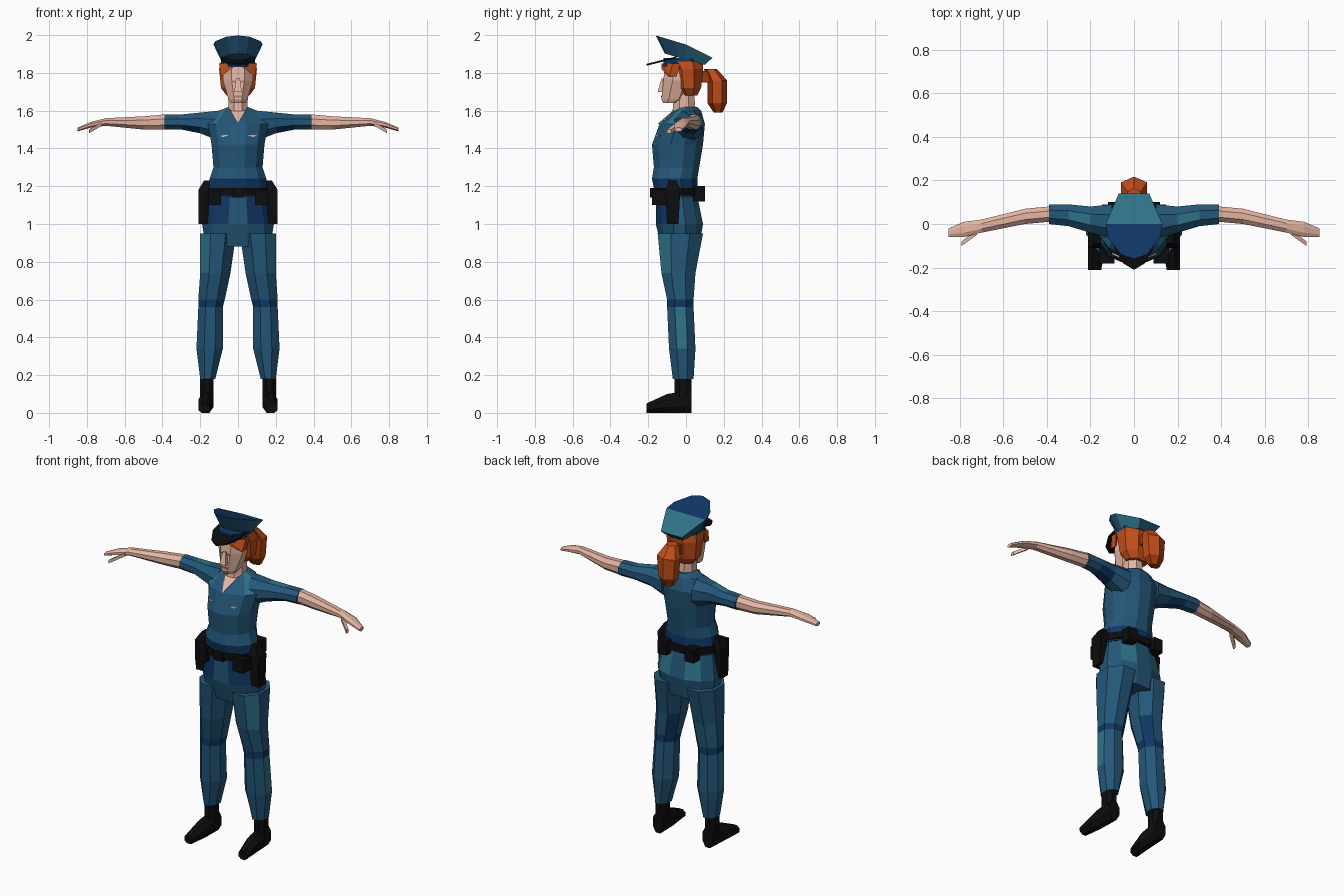
import bpy, bmesh, math
from mathutils import Vector

cube = bpy.data.objects.get("Cube")
if cube:
    bpy.data.objects.remove(cube, do_unlink=True)


def material(name, red, green, blue):
    mat = bpy.data.materials.new(name)
    mat.use_nodes = True
    colour = (red, green, blue, 1)
    mat.diffuse_color = colour
    mat.node_tree.nodes["Principled BSDF"].inputs["Base Color"].default_value = colour
    return mat


cloth = material("blue cloth", .017, .095, .19)
navy = material("navy cloth", .005, .037, .13)
teal = material("teal cloth", .028, .17, .24)
skin = material("skin", .78, .46, .36)
skin_dark = material("shaded skin", .45, .22, .17)
hair = material("red hair", .52, .075, .01)
hair_dark = material("dark red hair", .34, .04, .003)
black = material("black leather", .004, .004, .005)
CLOTH = (cloth, navy, teal)
PLAIN, NAVY, TEAL = range(len(CLOTH))
SIDES = {"left_": 1, "right_": -1}


def finish(name, bm, mats, rule=None, side=1):
    """Colour faces by rule, mirror for the right side and link the object."""
    bmesh.ops.recalc_face_normals(bm, faces=bm.faces[:])
    bm.normal_update()
    if rule:
        for face in bm.faces:
            face.material_index = rule(face.calc_center_median(), face.normal)
    if side < 0:
        for vert in bm.verts:
            vert.co.x *= -1
        bmesh.ops.reverse_faces(bm, faces=bm.faces[:])
    mesh = bpy.data.meshes.new(name)
    bm.to_mesh(mesh)
    bm.free()
    for mat in mats:
        mesh.materials.append(mat)
    bpy.context.collection.objects.link(bpy.data.objects.new(name, mesh))


def bridge(bm, loops):
    """Join neighbouring loops of vertices with quads and close the first one."""
    for lower, upper in zip(loops, loops[1:]):
        for i in range(len(lower)):
            bm.faces.new((lower[i - 1], lower[i], upper[i], upper[i - 1]))
    bm.faces.new(loops[0])


def loft(name, rings, mats, axis="Z", sides=8, rule=None, side=1):
    """Each ring is (position, low a, high a, low b, high b)."""
    bm = bmesh.new()
    loops = []
    reach = 1 / math.cos(math.pi / sides)
    for t, a_low, a_high, b_low, b_high in rings:
        loop = []
        for k in range(sides):
            angle = math.tau * (k + .5) / sides
            a = (a_low + a_high + (a_high - a_low) * reach * math.cos(angle)) / 2
            b = (b_low + b_high + (b_high - b_low) * reach * math.sin(angle)) / 2
            place = {"X": (t, a, b), "Y": (a, t, b), "Z": (a, b, t)}[axis]
            loop.append(bm.verts.new(place))
        loops.append(loop)
    bridge(bm, loops)
    bm.faces.new(loops[-1])
    finish(name, bm, mats, rule, side)


def body(name, rings, mats, **options):
    """Centred loft; each ring is (height, half width, front, back)."""
    loft(name, [(z, -half, half, front, back) for z, half, front, back in rings], mats, **options)


def block(name, low, high, mat, sides=4, side=1):
    (x_low, y_low, z_low), (x_high, y_high, z_high) = low, high
    rings = [(z, x_low, x_high, y_low, y_high) for z in (z_low, z_high)]
    loft(name, rings, [mat], sides=sides, side=side)


def prism(name, points, offset, mat, side=1):
    bm = bmesh.new()
    near = [bm.verts.new(point) for point in points]
    far = [bm.verts.new(Vector(point) + Vector(offset)) for point in points]
    bridge(bm, [near, far])
    bm.faces.new(far)
    finish(name, bm, [mat], side=side)


def shirt_rule(centre, normal):
    if centre.z < 1.24:
        return NAVY
    return TEAL if centre.z > 1.53 and normal.y < 0 and normal.x ** 2 > .1 else PLAIN


def hips_rule(centre, normal):
    if centre.z < 1 or abs(normal.x) < .3:
        return PLAIN
    return NAVY if normal.y < -.6 else TEAL if normal.y > .7 else PLAIN


def leg_rule(centre, normal):
    outer_front = normal.x > .3 and normal.y < -.3
    inner_back = normal.x < -.3 and normal.y > .3
    if .56 < centre.z < .6 or (.6 < centre.z < .74 and inner_back):
        return NAVY
    thigh = centre.z > .74 and outer_front
    calf = .34 < centre.z < .56 and normal.x > .8
    return TEAL if thigh or calf else PLAIN


def sleeve_rule(centre, normal):
    if not .2 < centre.x < .3:
        return PLAIN
    return TEAL if normal.z > .8 else NAVY if normal.z < -.4 else PLAIN


def crown_rule(centre, normal):
    if normal.z > .7:
        return NAVY if centre.y < 0 else TEAL
    return TEAL if normal.x > .7 and centre.y > .05 else PLAIN


def ponytail_rule(centre, normal):
    return int(centre.z < 1.64 or normal.y < -.3)


# Torso and hips
body("shirt", [(1.14, .17, -.16, .06), (1.24, .15, -.18, .06), (1.3, .13, -.17, .07),
               (1.42, .14, -.18, .09), (1.53, .16, -.14, .1), (1.6, .1, -.06, .08),
               (1.62, .05, -.04, .06)], CLOTH, sides=12, rule=shirt_rule)
body("hips", [(.88, .17, -.13, .07), (1, .19, -.16, .09), (1.15, .16, -.16, .06)],
     CLOTH, sides=12, rule=hips_rule)
prism("neckline", [(0, -.15, 1.53), (.04, -.07, 1.6), (-.04, -.07, 1.6)], (0, .009, 0), skin)

# Belt
block("belt", (-.17, -.18, 1.15), (.17, .08, 1.19), black, sides=12)
block("buckle", (-.03, -.19, 1.14), (.03, -.16, 1.19), black)

for word, side in SIDES.items():
    # Legs and boots
    loft(word + "trouser_leg",
         [(.18, .12, .2, -.07, .04), (.34, .08, .22, -.09, .05), (.56, .08, .21, -.1, .04),
          (.6, .07, .21, -.1, .04), (.74, .04, .2, -.13, .05), (.95, .01, .2, -.15, .09)],
         CLOTH, rule=leg_rule, side=side)
    block(word + "boot_shaft", (.13, -.06, .04), (.2, .03, .2), black, sides=8, side=side)
    loft(word + "boot_foot", [(.03, .13, .2, 0, .12), (-.1, .13, .21, 0, .1),
                              (-.21, .15, .21, 0, .05)], [black], axis="Y", side=side)

    # Sleeves, arms and hands
    loft(word + "sleeve", [(.1, -.07, .09, 1.44, 1.6), (.2, -.04, .08, 1.48, 1.59),
                           (.3, -.01, .09, 1.5, 1.58), (.39, 0, .09, 1.5, 1.58)],
         CLOTH, axis="X", rule=sleeve_rule, side=side)
    loft(word + "arm_and_hand", [(.39, .01, .08, 1.5, 1.58), (.5, 0, .07, 1.5, 1.57),
                                 (.7, -.04, .02, 1.52, 1.56), (.78, -.06, .01, 1.51, 1.54),
                                 (.85, -.06, -.02, 1.49, 1.51)], [skin], axis="X", side=side)
    loft(word + "thumb", [(.72, -.05, -.02, 1.52, 1.54), (.79, -.1, -.08, 1.48, 1.5)],
         [skin], axis="X", sides=4, side=side)

    # Belt equipment and chest tab
    loft(word + "holster", [(1, .16, .21, -.1, -.04), (1.18, .15, .21, -.11, -.03),
                            (1.23, .15, .18, -.09, -.05)], [black], sides=4, side=side)
    block(word + "front_pouch", (.09, -.18, 1.1), (.16, -.1, 1.18), black, side=side)
    block(word + "back_pouch", (.06, .04, 1.12), (.12, .1, 1.2), black, side=side)
    prism(word + "chest_tab", [(.05, -.16, 1.47), (.1, -.14, 1.47), (.08, -.15, 1.46)],
          (0, .009, 0), skin, side=side)

    # Eyes and fringe
    block(word + "eye", (.01, -.125, 1.75), (.03, -.118, 1.76), skin_dark, side=side)
    prism(word + "fringe", [(0, -.13, 1.85), (.04, -.13, 1.82), (.09, -.09, 1.78),
                            (.1, -.07, 1.85)], (0, .04, 0), hair, side=side)

# Head
body("neck", [(1.56, .06, -.08, .06), (1.61, .05, -.07, .05), (1.72, .05, -.06, .04)], [skin])
body("face", [(1.64, .04, -.12, -.05), (1.66, .05, -.13, 0), (1.76, .08, -.12, .05),
              (1.85, .08, -.11, .06)], [skin])
body("nose", [(1.7, .02, -.15, -.11), (1.77, .01, -.13, -.11)], [skin], sides=4)
block("mouth", (-.02, -.133, 1.67), (.02, -.125, 1.68), skin_dark)

# Hair and ponytail
body("hair", [(1.68, .06, -.02, .06), (1.72, .09, -.05, .08), (1.82, .1, -.07, .09),
              (1.86, .09, -.1, .09)], [hair])
block("ponytail_root", (-.03, .06, 1.75), (.03, .15, 1.81), hair_dark, sides=6)
body("ponytail", [(1.59, .03, .15, .19), (1.64, .05, .12, .21), (1.76, .06, .12, .21),
                  (1.82, .03, .1, .16)], (hair, hair_dark), sides=6, rule=ponytail_rule)


def mirrored(half):
    """Complete an outline that starts on the centre line."""
    return half + [(-x, y) for x, y in reversed(half[1:])]


def crown_height(y):
    return 1.95 - y * (.3 if y < 0 else .5)


# Cap: band, flared crown with a folded top, visor
block("cap_band", (-.09, -.12, 1.83), (.09, .09, 1.88), navy, sides=8)
rim = mirrored([(0, -.16), (.06, -.14), (.12, -.06), (.13, 0), (.07, .14)])
bm = bmesh.new()
base = [bm.verts.new((x * .7, y * .7, 1.87 - y * .2)) for x, y in rim]
top = [bm.verts.new((x, y, crown_height(y))) for x, y in rim]
bridge(bm, [base, top])
bm.faces.new(top[3:7])
bm.faces.new(top[:4] + top[6:])
finish("cap_crown", bm, CLOTH, crown_rule)
visor = mirrored([(0, -.21), (.05, -.18), (.09, -.11), (.09, -.05), (.05, -.09)])
prism("cap_visor", [(x, y, 1.9 + y / 4) for x, y in visor], (0, 0, -.01), black)
